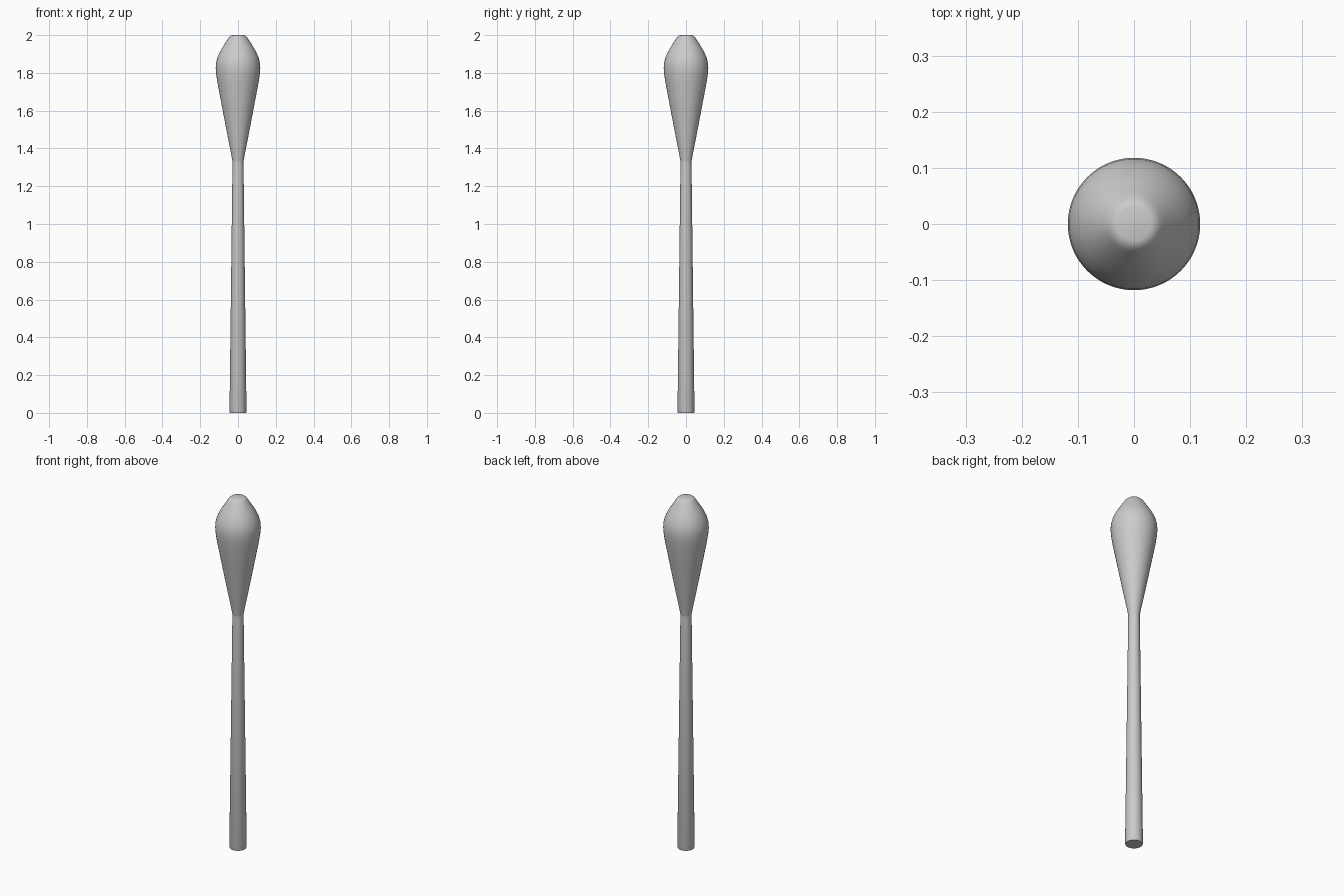
import bpy, bmesh, math

if "Cube" in bpy.data.objects:
    bpy.data.objects.remove(bpy.data.objects["Cube"])

SEGMENTS = 64


def lathe(name, profile, cap_bottom=False, cap_top=False):
    """Revolve a (radius, height) profile around the z axis."""
    bm = bmesh.new()
    rings = []
    for r, z in profile:
        rings.append([bm.verts.new((r * math.cos(2 * math.pi * i / SEGMENTS),
                                    r * math.sin(2 * math.pi * i / SEGMENTS), z))
                      for i in range(SEGMENTS)])
    for low, high in zip(rings, rings[1:]):
        for i in range(SEGMENTS):
            j = (i + 1) % SEGMENTS
            bm.faces.new((low[i], low[j], high[j], high[i]))
    if cap_bottom:
        bm.faces.new(rings[0][::-1])
    if cap_top:
        bm.faces.new(rings[-1])
    mesh = bpy.data.meshes.new(name)
    bm.to_mesh(mesh)
    bm.free()
    obj = bpy.data.objects.new(name, mesh)
    bpy.context.collection.objects.link(obj)
    bpy.ops.object.select_all(action='DESELECT')
    obj.select_set(True)
    bpy.context.view_layer.objects.active = obj
    bpy.ops.object.shade_smooth_by_angle(angle=math.radians(35))
    return obj


# Slim tapering handle, with a tiny softened rim at the foot
lathe("handle", [(0.043, 0), (0.045, 0.006), (0.029, 1.33)], cap_bottom=True)

# Teardrop head with a small flattened tip
lathe("head", [(0.029, 1.33), (0.036, 1.37), (0.054, 1.46), (0.075, 1.57),
               (0.094, 1.67), (0.109, 1.75), (0.115, 1.79), (0.118, 1.825),
               (0.116, 1.855), (0.108, 1.885), (0.094, 1.915), (0.075, 1.947),
               (0.055, 1.977), (0.047, 1.989), (0.039, 1.997), (0.030, 2.0)],
      cap_top=True)
